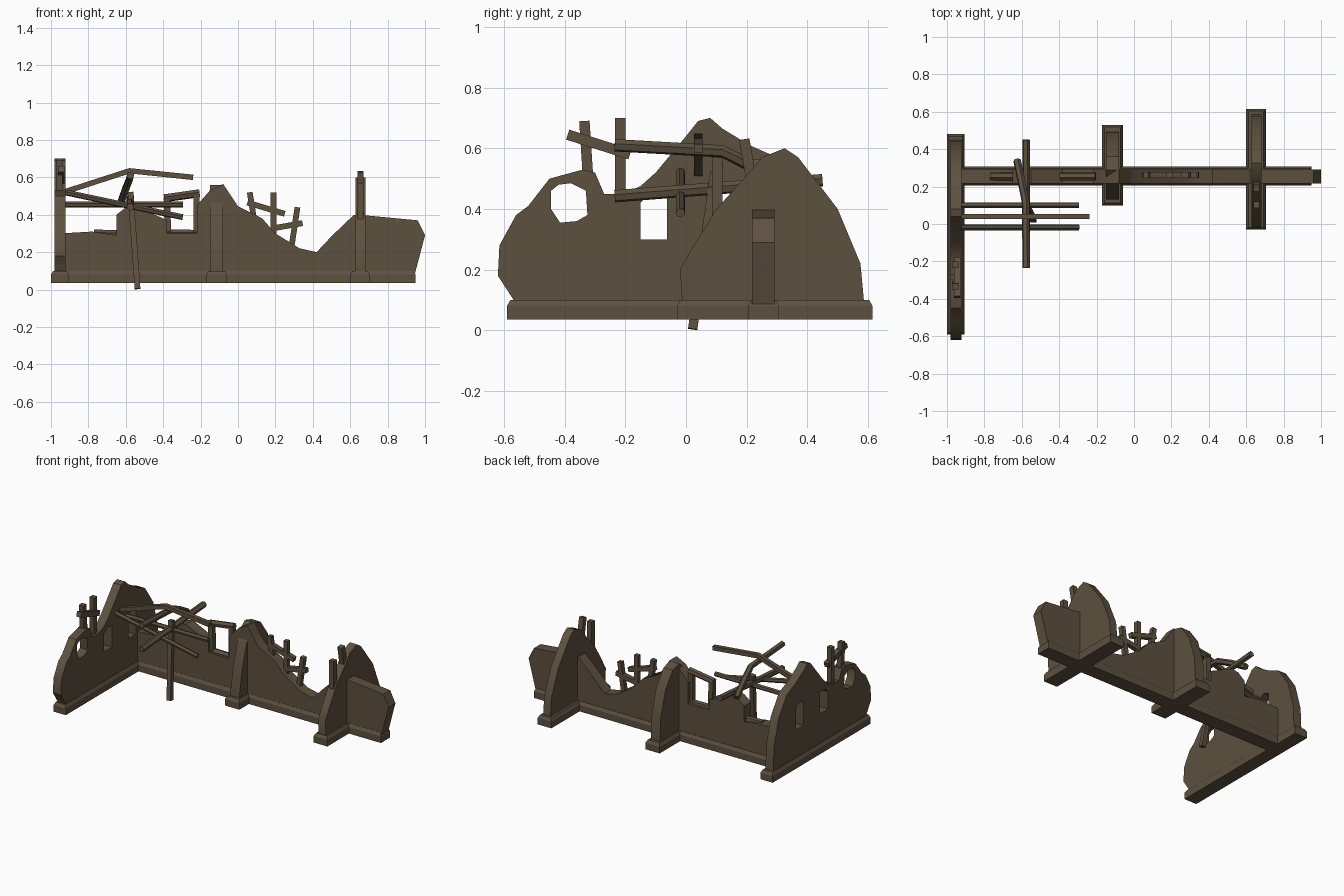
import bpy, bmesh
from mathutils import Vector, Matrix

cube = bpy.data.objects.get("Cube")
if cube:
    bpy.data.objects.remove(cube, do_unlink=True)

brown = bpy.data.materials.new("weathered_brown")
brown.use_nodes = True
colour = (0.11, 0.082, 0.05, 1)
brown.diffuse_color = colour
bsdf = brown.node_tree.nodes["Principled BSDF"]
bsdf.inputs["Base Color"].default_value = colour
bsdf.inputs["Roughness"].default_value = 0.9


def finish(bm, name, angle=0.6):
    bmesh.ops.recalc_face_normals(bm, faces=bm.faces[:])
    mesh = bpy.data.meshes.new(name)
    bm.to_mesh(mesh)
    bm.free()
    mesh.materials.append(brown)
    ob = bpy.data.objects.new(name, mesh)
    bpy.context.collection.objects.link(ob)
    bpy.ops.object.select_all(action='DESELECT')
    ob.select_set(True)
    bpy.context.view_layer.objects.active = ob
    bpy.ops.object.shade_smooth_by_angle(angle=angle)
    return ob


def wall(name, axis, centre, thick, outline, holes=()):
    """Slab standing along x or y, cut to an outline with openings."""
    bm = bmesh.new()
    edges = []
    for loop in (outline, *holes):
        if axis == 'x':
            vs = [bm.verts.new((a, centre - thick / 2, z)) for a, z in loop]
        else:
            vs = [bm.verts.new((centre - thick / 2, a, z)) for a, z in loop]
        edges += [bm.edges.new((vs[i - 1], vs[i])) for i in range(len(vs))]
    bmesh.ops.triangle_fill(bm, edges=edges, use_beauty=True)
    out = bmesh.ops.extrude_face_region(bm, geom=bm.faces[:])
    moved = [g for g in out["geom"] if isinstance(g, bmesh.types.BMVert)]
    step = (0, thick, 0) if axis == 'x' else (thick, 0, 0)
    bmesh.ops.translate(bm, verts=moved, vec=step)
    return finish(bm, name)


def foot(name, x0, x1, y0, y1):
    """Low plinth with a sloped top edge."""
    bm = bmesh.new()
    size = Matrix.Diagonal((x1 - x0, y1 - y0, 0.045, 1))
    place = Matrix.Translation(((x0 + x1) / 2, (y0 + y1) / 2, 0.0575))
    bmesh.ops.create_cube(bm, size=1, matrix=place @ size)
    top = max(bm.faces, key=lambda f: f.calc_center_median().z)
    bmesh.ops.inset_region(bm, faces=[top], thickness=0.016, depth=0.02)
    finish(bm, name, 0.3)


def beam(name, points, r=0.018, sides=6):
    """Timber following a short path."""
    bm = bmesh.new()
    pts = [Vector(p) for p in points]
    rings = []
    for i, p in enumerate(pts):
        d = (pts[min(i + 1, len(pts) - 1)] - pts[max(i - 1, 0)]).normalized()
        ref = Vector((0, 0, 1)) if abs(d.z) < 0.8 else Vector((0, 1, 0))
        u = d.cross(ref).normalized()
        v = u.cross(d)
        ring = []
        for k in range(sides):
            turn = Matrix.Rotation(6.28319 * (k + 0.5) / sides, 3, d)
            ring.append(bm.verts.new(p + turn @ ((u + v) * 0.7071 * r if sides != 4 else u * r * 1.35)))
        rings.append(ring)
    for a, b in zip(rings, rings[1:]):
        for k in range(sides):
            n = (k + 1) % sides
            bm.faces.new((a[k], a[n], b[n], b[k]))
    bm.faces.new(rings[0])
    bm.faces.new(rings[-1])
    finish(bm, name)


# Long broken wall with a window gap
wall("long_wall", 'x', 0.255, 0.075, [
    (-0.95, 0.06), (-0.95, 0.3), (-0.78, 0.31), (-0.65, 0.29), (-0.65, 0.4),
    (-0.6, 0.44), (-0.55, 0.45), (-0.38, 0.37), (-0.38, 0.3), (-0.22, 0.3),
    (-0.22, 0.45), (-0.15, 0.53), (-0.08, 0.565), (-0.03, 0.49), (0, 0.445),
    (0.13, 0.38), (0.2, 0.3), (0.33, 0.22), (0.42, 0.2), (0.5, 0.285),
    (0.62, 0.4), (0.7, 0.395), (0.96, 0.37), (1, 0.29), (0.95, 0.1), (0.94, 0.06)])

# End wall with three openings
wall("end_wall", 'y', -0.952, 0.06, [
    (-0.56, 0.06), (-0.565, 0.095), (-0.62, 0.18), (-0.615, 0.28), (-0.56, 0.38),
    (-0.52, 0.41), (-0.45, 0.5), (-0.34, 0.53), (-0.3, 0.52), (-0.27, 0.45),
    (-0.21, 0.45), (-0.15, 0.475), (-0.1, 0.52), (0, 0.64), (0.04, 0.69),
    (0.08, 0.7), (0.12, 0.665), (0.21, 0.61), (0.3, 0.57), (0.39, 0.44),
    (0.44, 0.26), (0.45, 0.06)],
    [[(-0.445, 0.46), (-0.42, 0.48), (-0.38, 0.485), (-0.33, 0.46),
      (-0.325, 0.38), (-0.36, 0.36), (-0.415, 0.355), (-0.445, 0.4)],
     [(-0.15, 0.3), (-0.15, 0.42), (-0.12, 0.45), (-0.062, 0.45), (-0.062, 0.3)],
     [(0.12, 0.29), (0.12, 0.45), (0.16, 0.47), (0.2, 0.45), (0.2, 0.29)]])

# Cross walls
wall("middle_buttress", 'y', -0.115, 0.07, [
    (0.13, 0.06), (0.13, 0.12), (0.16, 0.28), (0.2, 0.42), (0.24, 0.52),
    (0.29, 0.56), (0.36, 0.54), (0.44, 0.43), (0.49, 0.26), (0.5, 0.06)])
wall("right_buttress", 'y', 0.655, 0.055, [
    (-0.01, 0.06), (-0.02, 0.2), (0.02, 0.27), (0.1, 0.4), (0.2, 0.51),
    (0.25, 0.57), (0.325, 0.6), (0.37, 0.57), (0.5, 0.4), (0.575, 0.22), (0.59, 0.06)])

# Plinths
foot("long_wall_foot", -0.95, 0.95, 0.205, 0.307)
foot("end_wall_foot", -1, -0.905, -0.59, 0.48)
foot("middle_foot", -0.17, -0.06, 0.1, 0.53)
foot("right_foot", 0.6, 0.705, -0.03, 0.615)

# Collapsed roof timbers
beam("ridge_beam", [(-0.95, 0.04, 0.515), (-0.58, 0.04, 0.635), (-0.24, 0.04, 0.6)], 0.015, 4)
beam("front_rafter", [(-0.95, -0.018, 0.525), (-0.295, -0.018, 0.387)], 0.016)
beam("back_rafter", [(-0.95, 0.1, 0.455), (-0.295, 0.1, 0.455)], 0.016)
beam("lower_crossbeam", [(-0.575, -0.235, 0.442), (-0.575, 0.45, 0.495)], 0.021)
beam("upper_crossbeam", [(-0.575, -0.235, 0.61), (-0.58, 0.12, 0.59),
                         (-0.6, 0.22, 0.54), (-0.625, 0.34, 0.47)], 0.021)
beam("leaning_pole", [(-0.537, 0.022, 0.004), (-0.575, 0.095, 0.52)], 0.016, 4)

# Window frame and sills
for name, a, b in [("left_sill", (-0.77, 0.3), (-0.61, 0.295)),
                   ("window_sill", (-0.4, 0.3), (-0.205, 0.298)),
                   ("window_head", (-0.395, 0.488), (-0.205, 0.515)),
                   ("window_left_post", (-0.375, 0.31), (-0.38, 0.49)),
                   ("window_right_post", (-0.222, 0.29), (-0.222, 0.51))]:
    upright = "post" in name
    beam(name, [(a[0], 0.255, a[1]), (b[0], 0.255, b[1])],
         0.018 if upright else 0.022, 4 if upright else 6)

# Broken stakes on the long wall
for name, a, b in [("stake_a", (0.085, 0.38), (0.063, 0.52)),
                   ("stake_b", (0.19, 0.27), (0.19, 0.52)),
                   ("stake_c", (0.285, 0.22), (0.318, 0.44)),
                   ("stake_rail_upper", (0.05, 0.465), (0.25, 0.405)),
                   ("stake_rail_lower", (0.19, 0.328), (0.345, 0.355))]:
    beam(name, [(a[0], 0.262, a[1]), (b[0], 0.262, b[1])], 0.016, 4)

# Broken stakes on the end wall and right buttress
for name, x, a, b in [("end_stake_a", -0.955, (-0.322, 0.49), (-0.335, 0.69)),
                      ("end_stake_b", -0.955, (-0.217, 0.43), (-0.217, 0.7)),
                      ("end_rail", -0.945, (-0.39, 0.645), (-0.185, 0.58)),
                      ("right_stake_a", 0.655, (0.215, 0.5), (0.192, 0.63)),
                      ("right_stake_b", 0.655, (0.103, 0.37), (0.103, 0.57))]:
    beam(name, [(x, a[0], a[1]), (x, b[0], b[1])], 0.018, 4)
